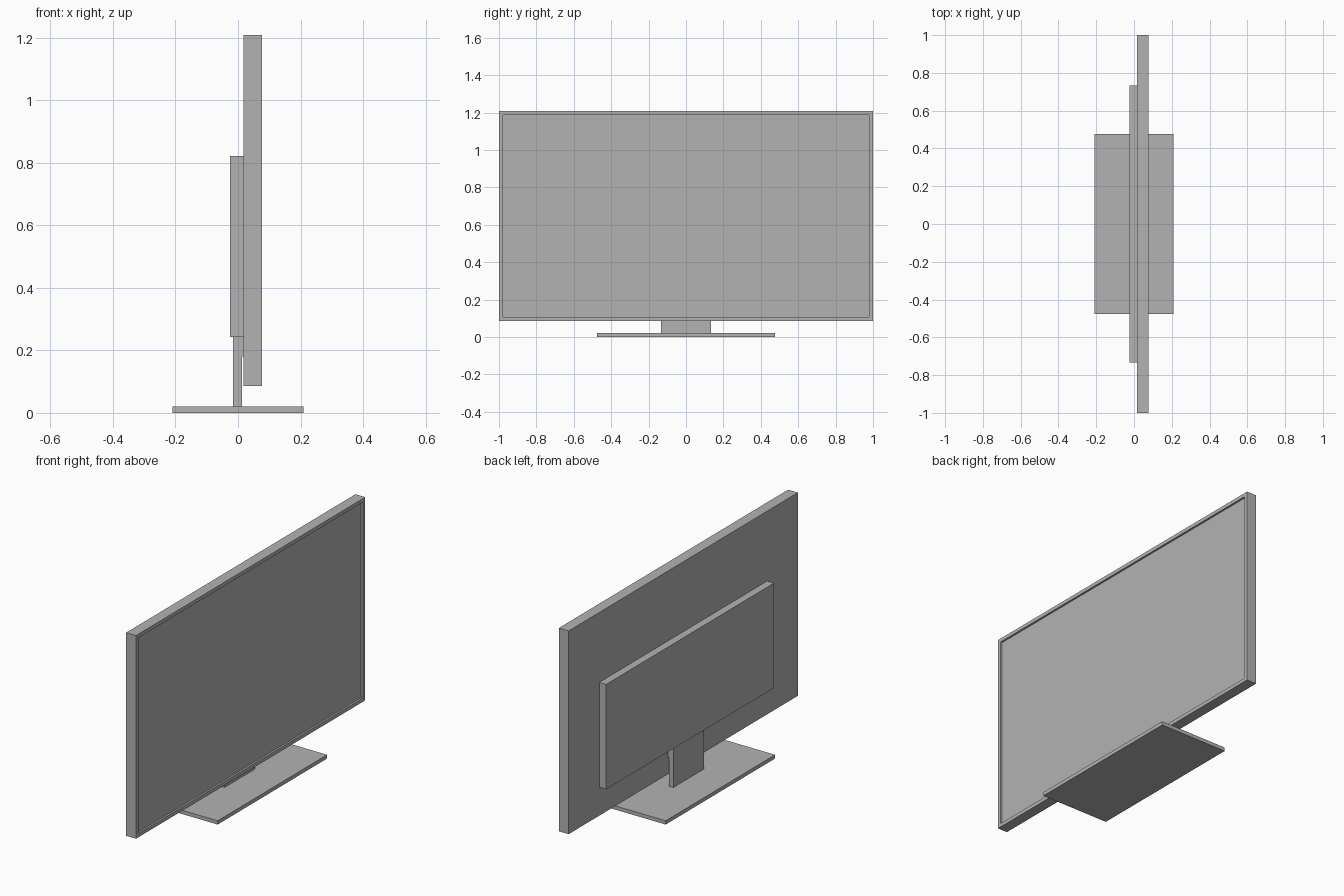
import bpy
import bmesh
from mathutils import Vector

cube = bpy.data.objects.get("Cube")
if cube:
    bpy.data.objects.remove(cube, do_unlink=True)

GREY = (0.45, 0.45, 0.45, 1.0)
grey = bpy.data.materials.new("plain_grey")
grey.use_nodes = True
grey.diffuse_color = GREY
grey.node_tree.nodes["Principled BSDF"].inputs["Base Color"].default_value = GREY


def box(name, x, half_width, z, recess=None):
    """Box centred on y = 0; recess = (border, depth) sinks its +x face."""
    bm = bmesh.new()
    bmesh.ops.create_cube(bm, size=1)
    size = Vector((x[1] - x[0], 2 * half_width, z[1] - z[0]))
    bmesh.ops.scale(bm, vec=size, verts=bm.verts)
    bmesh.ops.translate(bm, vec=(sum(x) / 2, 0, sum(z) / 2), verts=bm.verts)
    if recess:
        border, depth = recess
        bm.normal_update()
        front = max(bm.faces, key=lambda f: f.normal.x)
        bmesh.ops.inset_region(bm, faces=[front], thickness=border)
        # Straight-walled step down to the display surface
        bmesh.ops.inset_region(bm, faces=[front], thickness=0.0005, depth=-depth)
    mesh = bpy.data.meshes.new(name)
    bm.to_mesh(mesh)
    bm.free()
    mesh.materials.append(grey)
    obj = bpy.data.objects.new(name, mesh)
    bpy.context.collection.objects.link(obj)
    return obj


# Display panel with a thin bezel around the sunken screen
box("screen_panel", (0.017, 0.077), 1.0, (0.086, 1.208), recess=(0.029, 0.01))

# Electronics housing on the back of the panel
box("rear_housing", (-0.025, 0.017), 0.732, (0.243, 0.822))

# Stand: neck, the bracket joining it to the panel, and the base plate
box("stand_neck", (-0.0155, 0.012), 0.133, (0.021, 0.243))
box("neck_bracket", (0.012, 0.017), 0.133, (0.18, 0.243))
box("stand_base", (-0.21, 0.21), 0.477, (0.0, 0.021))
